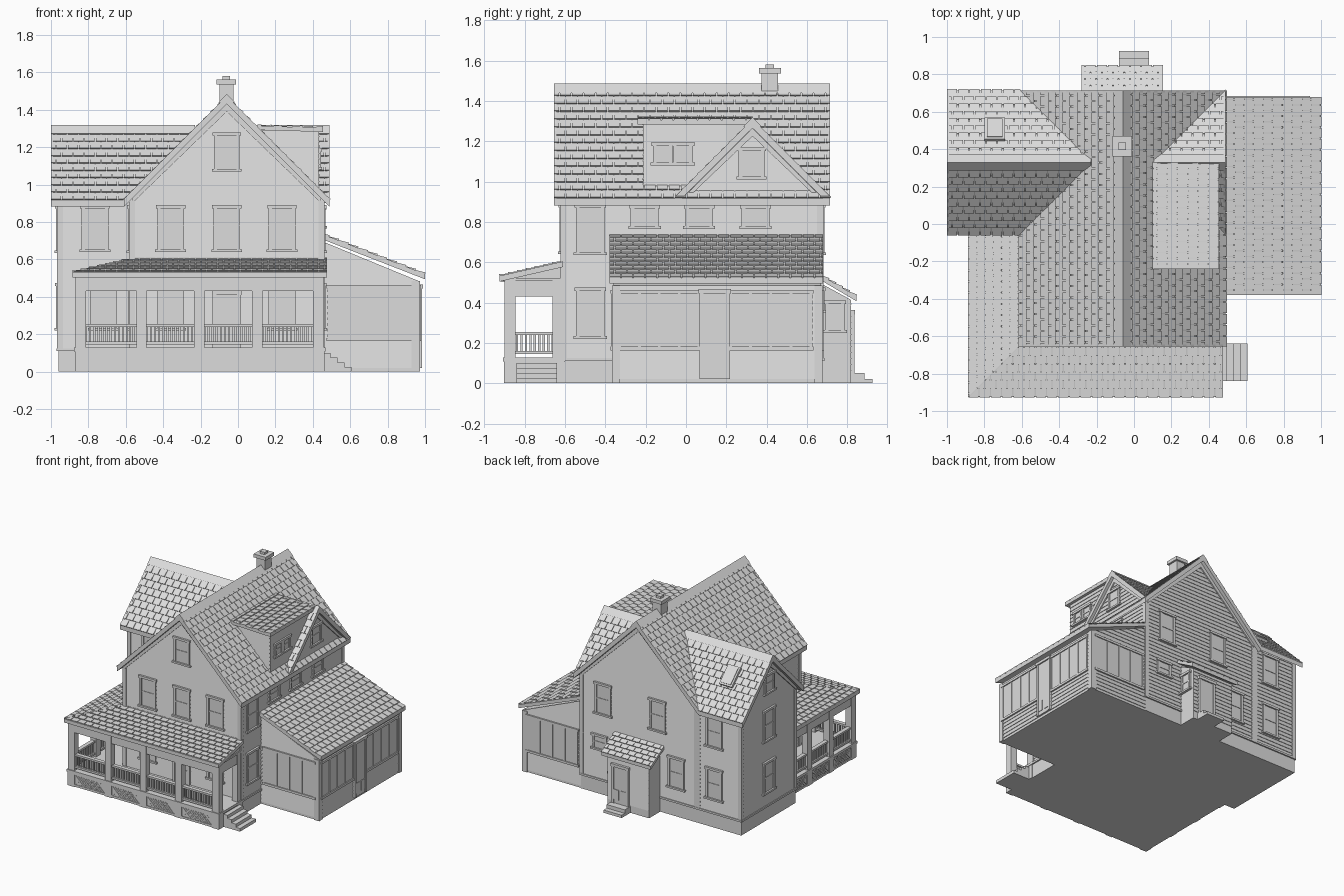
import bpy, bmesh, math
from mathutils import Matrix, Vector

if "Cube" in bpy.data.objects:
    bpy.data.objects.remove(bpy.data.objects["Cube"])

grey = bpy.data.materials.new("plain grey")
grey.use_nodes = True
grey.diffuse_color = (0.72, 0.72, 0.72, 1)
grey.node_tree.nodes["Principled BSDF"].inputs["Base Color"].default_value = grey.diffuse_color

# Wall frames: u runs along the wall, d is the distance outward, z is up
FRONT, RIGHT, BACK, LEFT = [Matrix.Rotation(math.radians(a), 4, 'Z') for a in (0, 90, 180, 270)]
parts = {}


def part(name):
    return parts.setdefault(name, bmesh.new())


def solid(bm, low, high):
    """Close two matching outlines into one solid."""
    a, b = [[bm.verts.new(p) for p in ring] for ring in (low, high)]
    faces = [bm.faces.new(a[::-1]), bm.faces.new(b)]
    for i in range(len(a)):
        j = (i + 1) % len(a)
        faces.append(bm.faces.new((a[i], a[j], b[j], b[i])))
    bmesh.ops.recalc_face_normals(bm, faces=faces)


def prism(name, frame, pts, d0, d1):
    solid(part(name), *[[frame @ Vector((u, -d, z)) for u, z in pts] for d in (d0, d1)])


def rect(name, frame, u0, u1, z0, z1, d0, d1):
    prism(name, frame, [(u0, z0), (u1, z0), (u1, z1), (u0, z1)], d0, d1)


def courses(name, poly, pitch, tile, thick):
    """Overlapping courses of boards or tiles, trimmed to a convex outline."""
    n = (poly[1] - poly[0]).cross(poly[2] - poly[0]).normalized()
    u = Vector((0, 0, 1)).cross(n).normalized()
    v = n.cross(u)
    o = poly[0]
    us, vs = [[(p - o).dot(axis) for p in poly] for axis in (u, v)]
    bm = bmesh.new()
    for row in range(math.ceil((max(vs) - min(vs)) / pitch)):
        v0 = min(vs) + row * pitch
        width = tile or max(us) - min(us)
        start = min(us) - (row % 2) * width / 2 if tile else min(us)
        gap = 0.006 if tile else 0
        while start < max(us) - 0.001:
            rings = []
            for a in (start, start + width - gap):
                rings.append([o + u * a + v * b + n * h for b, h in (
                    (v0, -0.002), (v0 + pitch, -0.002), (v0 + pitch, thick * 0.2), (v0, thick))])
            solid(bm, *rings)
            start += width
    for i, p in enumerate(poly):
        edge = poly[(i + 1) % len(poly)] - p
        bmesh.ops.bisect_plane(bm, geom=bm.verts[:] + bm.edges[:] + bm.faces[:],
                               plane_co=p, plane_no=edge.cross(n), clear_outer=True)
    mesh = bpy.data.meshes.new("courses")
    bm.to_mesh(mesh)
    part(name).from_mesh(mesh)
    bm.free()
    bpy.data.meshes.remove(mesh)


def roof(name, pts, thick=0.035, pitch=0.055):
    poly = [Vector(p) for p in pts]
    if (poly[1] - poly[0]).cross(poly[2] - poly[0]).z < 0:
        poly.reverse()
    poly = [p - Vector((0, 0, 0.008)) for p in poly]
    solid(part(name), [p - Vector((0, 0, thick)) for p in poly], poly)
    courses(name, poly, pitch, 0.06, 0.009)


def siding(frame, d, pts):
    courses("clapboards", [frame @ Vector((u, -d, z)) for u, z in pts], 0.03, None, 0.005)


def wall(frame, d, u0, u1, top=0.915, peak=None):
    pts = [(u0, 0.12), (u1, 0.12), (u1, top)] + ([peak] if peak else []) + [(u0, top)]
    siding(frame, d, pts)
    rect("water_table", frame, u0 - 0.005, u1 + 0.005, 0.11, 0.125, d - 0.01, d + 0.011)
    for a, b in ((u0 - 0.007, u0 + 0.025), (u1 - 0.025, u1 + 0.007)):
        rect("corner_boards", frame, a, b, 0.12, top, d - 0.01, d + 0.008)


def window(frame, d, u, z0, z1, w=0.14):
    h = w / 2 - 0.01
    rect("window_glass", frame, u - h, u + h, z0, z1, d - 0.01, d + 0.006)
    for s in (-1, 1):
        rect("window_frames", frame, u + s * h - 0.009, u + s * h + 0.009, z0, z1, d - 0.01, d + 0.013)
    mid = (z0 + z1) / 2
    for a, b, side, out in ((z0, z0 + 0.014, 0.02, 0.02), (z1 - 0.018, z1, 0.016, 0.018),
                            (mid - 0.005, mid + 0.005, 0, 0.01)):
        rect("window_frames", frame, u - h - side, u + h + side, a, b, d - 0.01, d + out)


def door(frame, d, u, z0, z1, w):
    rect("doors", frame, u - w / 2, u + w / 2, z0, z1, d - 0.01, d + 0.014)
    for s in (-1, 1):
        rect("doors", frame, u + s * w / 4 - w / 6, u + s * w / 4 + w / 6, z0 + 0.03, z0 + 0.11, d, d + 0.018)
        rect("door_trim", frame, u + s * w / 2 - 0.01, u + s * w / 2 + 0.01, z0, z1, d - 0.01, d + 0.02)
    rect("door_trim", frame, u - w / 2 - 0.015, u + w / 2 + 0.015, z1 - 0.01, z1 + 0.012, d - 0.01, d + 0.024)


def rakes(frame, d, u, peak, half, wall_d):
    """Sloping edge boards and the frieze boards on the wall behind them."""
    for s in (-1, 1):
        for drop, depth, a, b in ((0, 0.045, d - 0.012, d), (0.045, 0.04, wall_d - 0.01, wall_d + 0.012)):
            run = half - drop
            z = peak - drop
            prism("rake_boards", frame, [(u, z), (u + s * run, z - run), (u + s * run, z - run - depth * 0.6),
                                         (u, z - depth)], a, b)


# House bodies under the gables
prism("main_house", FRONT, [(-.575, 0), (.455, 0), (.455, .915), (-.06, 1.43), (-.575, .915)], -.675, .615)
prism("left_wing", LEFT, [(-.675, 0), (.01, 0), (.01, .915), (-.33, 1.26), (-.675, .915)], .1, .96)
prism("right_gable", RIGHT, [(-.01, .915), (.675, .915), (.33, 1.26)], 0, .455)
wall(FRONT, .615, -.575, .455, peak=(-.06, 1.43))
wall(BACK, .675, -.455, .575, peak=(.06, 1.43))
wall(BACK, .675, .575, .96)
wall(FRONT, .01, -.96, -.575)
wall(LEFT, .96, -.675, .01, peak=(-.33, 1.26))
wall(LEFT, .575, .01, .615)
wall(RIGHT, .455, -.615, .675)
siding(RIGHT, .455, [(.03, .955), (.63, .955), (.33, 1.26)])

# Main and crossing gable roofs
for edge in (-.61, .49):
    roof("main_roof", [(edge, -.655, .925), (edge, .715, .925), (-.06, .715, 1.475), (-.06, -.655, 1.475)])
for edge in (-.055, .715):
    roof("left_wing_roof", [(-1, edge, .925), (-.61, edge, .925), (-.225, .33, 1.31), (-1, .33, 1.31)])
    roof("right_gable_roof", [(.49, edge, .925), (.49, .33, 1.31), (.105, .33, 1.31)])
for frame, u, top, a, b in ((FRONT, -.06, 1.485, -.715, .655), (LEFT, -.33, 1.318, .23, 1), (RIGHT, .33, 1.318, .1, .49)):
    prism("ridge_caps", frame, [(u, top), (u - .045, top - .045), (u + .045, top - .045)], a, b)
for frame, d, u, peak, half, wd in ((FRONT, .655, -.06, 1.475, .55, .615), (BACK, .715, .06, 1.475, .55, .675),
                                    (LEFT, 1, -.33, 1.31, .385, .96), (RIGHT, .49, .33, 1.31, .385, .455)):
    rakes(frame, d, u, peak, half, wd)

# Roof dormer
rect("dormer", RIGHT, -.21, .33, .93, 1.29, .1, .43)
siding(RIGHT, .43, [(-.21, .985), (.2, .985), (.2, 1.29), (-.21, 1.29)])
siding(FRONT, .21, [(.43, .98), (.43, 1.29), (.13, 1.29)])
roof("dormer_roof", [(.455, -.24, 1.312), (.455, .33, 1.312), (.1, .33, 1.322), (.1, -.24, 1.322)], .022)
for y in (-.115, -.015):
    window(RIGHT, .43, y, 1.08, 1.195, .1)

# Skylight and chimney
tilt = Matrix.Translation((-.745, .4975, 1.142)) @ Matrix.Rotation(math.radians(-45), 4, 'X')
rect("skylight", tilt, -.055, .055, -.02, .02, -.08, .08)
rect("skylight", tilt, -.042, .042, .015, .026, -.067, .067)
rect("chimney", FRONT, -.1, -.025, 1.35, 1.54, -.455, -.375)
rect("chimney", FRONT, -.115, -.01, 1.535, 1.562, -.47, -.362)
rect("chimney", FRONT, -.083, -.042, 1.55, 1.58, -.437, -.395)

# House windows
for x in (-.36, -.06, .235):
    window(FRONT, .615, x, .64, .89, .145)
    if x == -.06:
        door(FRONT, .615, x, .13, .42, .13)
    else:
        window(FRONT, .615, x, .22, .47, .145)
window(FRONT, .01, -.765, .64, .89, .145)
window(FRONT, .01, -.72, .22, .47, .145)
window(FRONT, .615, -.06, 1.07, 1.28)
for z in (.22, .635):
    window(RIGHT, .455, -.475, z, z + .255, .145)
    window(LEFT, .96, -.335, z, z + .255, .145)
    window(BACK, .675, .725, z, z + .255, .145)
    window(LEFT, .575, .3, z, z + .255, .145)
for y in (-.205, .065, .345):
    window(RIGHT, .455, y, .765, .885, .14)
for frame, d, u in ((RIGHT, .455, .325), (LEFT, .96, -.33)):
    window(frame, d, u, 1.01, 1.17, .13)
for x in (.225, -.255):
    window(BACK, .675, x, .635, .89, .145)
window(BACK, .675, .39, .22, .475, .145)
window(BACK, .675, -.285, .35, .475, .13)

# Sunroom
prism("sunroom", FRONT, [(.45, 0), (.965, 0), (.965, .485), (.45, .695)], -.67, .36)
roof("sunroom_roof", [(1, -.38, .53), (1, .68, .53), (.455, .68, .742), (.455, -.38, .742)], .028)
siding(FRONT, .36, [(.455, .02), (.965, .02), (.965, .485), (.455, .695)])
siding(BACK, .67, [(-.965, .02), (-.455, .02), (-.455, .695), (-.965, .485)])
siding(RIGHT, .965, [(-.36, .02), (.67, .02), (.67, .485), (-.36, .485)])
for frame, d, u0, u1, panes in ((FRONT, .36, .485, .93, 4), (BACK, .67, -.93, -.485, 4),
                                (RIGHT, .965, -.33, .065, 4), (RIGHT, .965, .22, .62, 4)):
    rect("sunroom_glass", frame, u0, u1, .17, .46, d - .01, d + .006)
    for i in range(panes + 1):
        u = u0 + (u1 - u0) * i / panes
        rect("sunroom_frames", frame, u - .007, u + .007, .17, .46, d - .01, d + .011)
    for z in (.163, .445):
        rect("sunroom_frames", frame, u0 - .012, u1 + .012, z, z + .018, d - .01, d + .014)
door(RIGHT, .965, .142, .02, .455, .13)
for frame, d, ends in ((FRONT, .36, (.947,)), (BACK, .67, (-.947,)), (RIGHT, .965, (-.348, .658))):
    for u in ends:
        rect("corner_boards", frame, u - .02, u + .02, 0, .485, d - .01, d + .008)

# Back entry
prism("back_entry", RIGHT, [(.66, 0), (.815, 0), (.815, .415), (.66, .5)], -.245, .12)
roof("back_entry_roof", [(-.28, .845, .44), (.155, .845, .44), (.155, .675, .54), (-.28, .675, .54)], .025, .04)
siding(BACK, .815, [(-.12, .06), (.245, .06), (.245, .415), (-.12, .415)])
window(RIGHT, .12, .738, .25, .41, .1)
door(BACK, .815, 0, .05, .35, .13)
rect("back_steps", BACK, -.08, .08, 0, .05, .8, .885)
rect("back_steps", BACK, -.08, .08, 0, .022, .8, .925)

# Wraparound porch base, floor and ceiling
for name, z0, z1, out in (("porch_base", 0, .11, 0), ("porch_floor", .108, .128, .012), ("porch_ceiling", .508, .522, .008)):
    rect(name, FRONT, -.865 - out, .455 + out, z0, z1, .6, .895 + out)
    rect(name, FRONT, -.865 - out, -.57, z0, z1, .01, .6)
prism("porch_gable", RIGHT, [(-.9, .51), (-.6, .51), (-.6, .585), (-.9, .51)][:3], -.5, .455)
roof("porch_roof", [(-.885, -.925, .54), (.475, -.925, .54), (.475, -.61, .612), (-.57, -.61, .612)], .028, .045)
roof("porch_roof", [(-.885, -.925, .54), (-.57, -.61, .612), (-.57, -.01, .612), (-.885, -.01, .54)], .028, .045)

# Porch posts, rails, balusters and lattice
for frame, d, posts, railed in ((FRONT, .9, (-.84, -.515, -.207, .103, .428), True),
                                (LEFT, .87, (.04, .315, .59, .872), True),
                                (RIGHT, .46, (-.872, -.635), False)):
    rect("porch_beam", frame, posts[0], posts[-1], .43, .512, d - .045, d - .005)
    for u in posts:
        rect("porch_posts", frame, u - .027, u + .027, .12, .512, d - .05, d)
        rect("porch_piers", frame, u - .03, u + .03, 0, .112, d - .03, d + .002)
    for a, b in zip(posts, posts[1:]):
        rect("lattice_frames", frame, a, b, .004, .02, d - .03, d + .001)
        rect("lattice_frames", frame, a, b, .095, .112, d - .03, d + .001)
        u = a + .03
        while u + .105 < b:
            for lean in (0, .075):
                prism("porch_lattice", frame, [(u + lean, .02), (u + lean + .008, .02), (u + .083 - lean, .095),
                                               (u + .075 - lean, .095)], d - .02, d - .001)
            u += .022
        if railed:
            for z in (.145, .24):
                rect("porch_rails", frame, a, b, z, z + .015, d - .042, d - .01)
            for i in range(1, int((b - a) / .022)):
                rect("porch_balusters", frame, a + i * .022, a + i * .022 + .011, .15, .25, d - .032, d - .02)

# Porch steps
for i in range(4):
    rect("porch_steps", RIGHT, -.84, -.64, 0, .1 - i * .025, .44, .495 + i * .037)

for name, bm in parts.items():
    mesh = bpy.data.meshes.new(name)
    bm.to_mesh(mesh)
    bm.free()
    mesh.materials.append(grey)
    bpy.context.collection.objects.link(bpy.data.objects.new(name, mesh))
